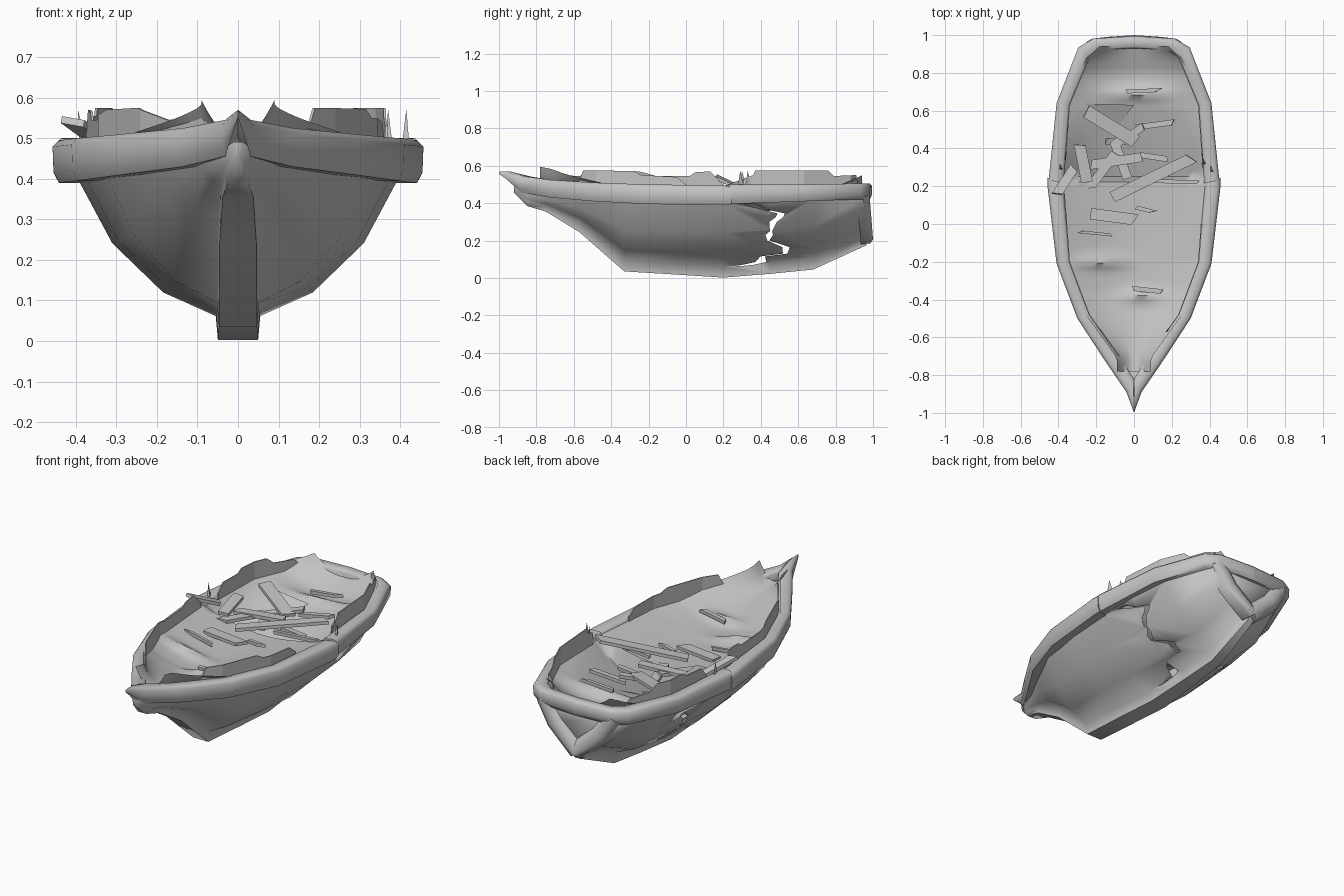
import bpy, math, random
from mathutils import Vector

if "Cube" in bpy.data.objects:
    bpy.data.objects.remove(bpy.data.objects["Cube"])

random.seed(4)
grey = bpy.data.materials.new("weathered_grey")
grey.diffuse_color = (0.55, 0.55, 0.55, 1)
grey.use_nodes = True
grey.node_tree.nodes["Principled BSDF"].inputs["Base Color"].default_value = grey.diffuse_color


def make(name, verts, faces, smooth=None):
    me = bpy.data.meshes.new(name)
    me.from_pydata([tuple(v) for v in verts], [], faces)
    me.materials.append(grey)
    ob = bpy.data.objects.new(name, me)
    bpy.context.collection.objects.link(ob)
    bpy.ops.object.select_all(action='DESELECT')
    bpy.context.view_layer.objects.active = ob
    ob.select_set(True)
    bpy.ops.object.mode_set(mode='EDIT')
    bpy.ops.mesh.select_all(action='SELECT')
    bpy.ops.mesh.normals_make_consistent(inside=False)
    bpy.ops.object.mode_set(mode='OBJECT')
    if smooth:
        bpy.ops.object.shade_smooth_by_angle(angle=math.radians(smooth))
    return ob


def loft(name, rings, closed=True, caps=True, smooth=None):
    n = len(rings[0])
    verts = [p for r in rings for p in r]
    faces = []
    for i in range(len(rings) - 1):
        for j in range(n if closed else n - 1):
            k = (j + 1) % n
            faces.append((i*n + j, i*n + k, (i+1)*n + k, (i+1)*n + j))
    if caps:
        faces += [tuple(range(n)), tuple(range((len(rings)-1)*n, len(rings)*n))]
    return make(name, verts, faces, smooth)


def lerp_table(table, y):
    for a, b in zip(table, table[1:]):
        if y <= b[0]:
            t = max(0, (y - a[0]) / (b[0] - a[0]))
            return [p + (q - p) * t for p, q in zip(a[1:], b[1:])]
    return list(table[-1][1:])


# Hull shell: y, keel z, half width at top, z at top, keel half width
stations = [(-.92, .455, .012, .49, .008), (-.85, .385, .045, .47, .03),
            (-.75, .355, .095, .45, .042), (-.57, .245, .20, .43, .05),
            (-.33, .035, .325, .41, .052), (-.05, .018, .375, .4, .055),
            (.2, .002, .395, .4, .055), (.45, .022, .39, .41, .045),
            (.68, .045, .36, .42, .035), (.965, .175, .25, .44, .02)]
rings = []
for y, zk, w, zt, k in stations:
    z1 = zk + .06 * min(1, (zt - zk) / .2)
    half = [(k * .9, zk), (k, z1)]
    half += [(k + (w - k) * fx, z1 + (zt - z1) * fz)
             for fx, fz in ((.38, .17), (.75, .53), (1, 1))]
    rings.append([(-x, y, z) for x, z in reversed(half)] + [(x, y, z) for x, z in half])
hull = loft("hull", rings, closed=False, caps=True)
sol = hull.modifiers.new("thickness", 'SOLIDIFY')
sol.thickness = .01
bpy.ops.object.modifier_apply(modifier="thickness")

# Jagged crack through both sides: y, z, half width
crack = [(.28, .064, .02), (.33, .07, .03), (.40, .085, .03), (.41, .115, .012), (.53, .13, .012),
         (.535, .165, .02), (.44, .2, .006), (.445, .23, .02), (.455, .25, .006), (.465, .30, .02),
         (.50, .325, .02), (.51, .345, .02), (.42, .365, .012), (.34, .395, .03)]
poly = [(y - h, z) for y, z, h in crack] + [(y + h, z) for y, z, h in reversed(crack)]
cutter = loft("crack_cutter", [[(s, y, z) for y, z in poly] for s in (-.7, .7)])
cutter.hide_render = True
cut = hull.modifiers.new("crack", 'BOOLEAN')
cut.operation, cut.solver, cut.object = 'DIFFERENCE', 'EXACT', cutter
bpy.context.view_layer.objects.active = hull
bpy.ops.object.modifier_apply(modifier="crack")
bpy.data.objects.remove(cutter)
bpy.ops.object.select_all(action='DESELECT')
hull.select_set(True)
bpy.ops.object.shade_smooth_by_angle(angle=math.radians(75))

# Gunwale rim: outer x y, inner x y, top z, bottom z
rim_front = [(0, -1, 0, -.93, .57, .55), (.04, -.89, 0, -.82, .545, .455),
             (.15, -.73, .07, -.71, .525, .43), (.30, -.5, .235, -.48, .51, .41),
             (.41, -.21, .34, -.2, .5, .395), (.457, .19, .375, .2, .495, .39),
             (.457, .245, .38, .225, .49, .39)]
rim_back = [(.452, .232, .372, .215, .5, .395), (.41, .64, .34, .63, .5, .41),
            (.295, .935, .235, .88, .505, .42), (.215, .982, .18, .92, .505, .42),
            (0, .995, 0, .93, .505, .42)]


def rim(name, rows, s):
    out = []
    for xo, yo, xi, yi, zt, zb in rows:
        h = zt - zb
        prof = ((.2, 0), (.03, .25), (0, .85), (.2, 1), (.85, .97), (1, .85), (1, 0))
        out.append([(s * (xo + (xi - xo) * t), yo + (yi - yo) * t, zb + h * f)
                    for t, f in prof])
    loft(name, out, smooth=60)


for s, side in ((1, "right"), (-1, "left")):
    rim("front_rim_" + side, rim_front, s)
    rim("back_rim_" + side, rim_back, s)
    # Raised V frame on the transom
    bar = []
    for x, y, z in ((.225, .955, .45), (.15, .965, .33), (.0, .975, .20)):
        bar.append([(s * (x + dx), y + dy, z + dz) for dx, dy, dz in
                    ((.035, -.04, -.02), (.025, .01, -.015), (0, .025, .005), (-.03, .02, .02),
                     (-.055, .0, .035), (-.055, -.04, .035))])
    loft("transom_frame_" + side, bar, smooth=75)

# Broken bulwark sheets standing on the inner edge of the rim
inner = [(-.71, .075), (-.48, .24), (-.2, .345), (.2, .375), (.29, .37),
         (.63, .345), (.88, .24), (.93, .17)]


def width(y):
    return lerp_table(inner, y)[0]


tops = {"right": [[(-.58, .5), (-.55, .575), (-.28, .572), (-.24, .55), (-.05, .54), (0, .5)],
                  [(.3, .48), (.31, .53), (.36, .55), (.37, .575), (.76, .575), (.79, .545), (.91, .55), (.92, .5)]],
        "left": [[(-.71, .53), (-.69, .55), (-.57, .545), (-.46, .575), (-.25, .57), (-.16, .545),
                  (.02, .545), (.05, .565), (.13, .57), (.2, .5)],
                 [(.34, .5), (.38, .55), (.5, .555), (.53, .575), (.7, .575), (.74, .54), (.85, .53), (.88, .5)]]}
for side, parts in tops.items():
    s = 1 if side == "right" else -1
    for n, part in enumerate(parts):
        ys = sorted({p[0] for p in part} | {y for y, _ in inner if part[0][0] < y < part[-1][0]})
        loft(f"bulwark_{side}_{n}",
             [[(s * (width(y) + d), y, z) for d, z in
               ((0, .43), (0, lerp_table(part, y)[0]), (-.006, lerp_table(part, y)[0]), (-.006, .43))]
              for y in ys])


# Bowl shaped deck with broken bench stubs: x, y, x spread, y spread, height
bumps = [(-.18, -.2, .13, .03, .035), (.04, -.38, .1, .03, .035), (.02, .69, .16, .03, .04),
         (0, -.05, .2, .3, -.01)]


def deck_z(x, y):
    t = x / max(width(y), .05)
    z = .415 + .065 * t * t + max(0, -y - .35) * .2 + max(0, y - .8) * .4
    if .25 < y < .62:  # the aft deck has dropped towards the break
        z -= .32 * (.62 - y) * (1 - min(1, t ** 4))
    return z + sum(h * math.exp(-((x - a) / sx) ** 2 - ((y - b) / sy) ** 2)
                   for a, b, sx, sy, h in bumps)


nx, ny = 20, 60
verts, faces = [], []
for i in range(ny + 1):
    y = -.78 + 1.72 * i / ny
    for j in range(nx + 1):
        x = (width(y) + .015) * (2 * j / nx - 1)
        verts.append((x, y, deck_z(x, y)))
for i in range(ny):
    for j in range(nx):
        a = i * (nx + 1) + j
        c = verts[a]
        if -.16 < c[0] < -.06 and .4 < c[1] < .44:
            continue  # small hole where the deck has split
        faces.append((a, a + 1, a + nx + 2, a + nx + 1))
make("deck", verts, faces, 60)


# Loose planks with splintered ends
def plank(name, a, b, w, t=.018):
    a, b = Vector(a), Vector(b)
    d = (b - a).normalized()
    side = d.cross(Vector((0, 0, 1))).normalized() * w / 2
    up = side.cross(d).normalized() * t / 2
    j = [random.uniform(0, .05) for _ in range(4)]
    ends = [[a + side + d*j[0] + up, a - side + d*j[1] + up, a - side + d*j[1] - up, a + side + d*j[0] - up],
            [b + side - d*j[2] + up, b - side - d*j[3] + up, b - side - d*j[3] - up, b + side - d*j[2] - up]]
    loft(name, ends)


planks = [(-.26, .6, .49, .02, .43, .44, .07), (-.29, .43, .48, -.24, .18, .46, .06),
          (-.42, .14, .55, -.31, .31, .47, .05), (-.12, .14, .45, .33, .36, .53, .06),
          (-.27, .06, .44, .03, .02, .44, .06), (-.25, .31, .45, .08, .36, .46, .05),
          (-.25, .17, .44, -.08, .40, .45, .05), (0, .51, .42, .22, .54, .45, .03),
          (.02, .23, .44, .36, .22, .47, .02), (-.12, .48, .43, -.02, .2, .43, .05),
          (-.13, .4, .42, .07, .53, .46, .04), (.0, .09, .43, .12, .06, .44, .02),
          (-.3, -.04, .46, -.1, -.06, .43, .015), (-.06, .7, .46, .16, .71, .48, .02),
          (-.02, -.34, .44, .17, -.36, .46, .025), (0, .37, .4, .2, .34, .4, .03)]
for n, (x1, y1, z1, x2, y2, z2, w) in enumerate(planks):
    plank(f"plank_{n}", (x1, y1, z1), (x2, y2, z2), w)

# Dropped sheet of decking beside the break
make("fallen_sheet", [(-.33, .64, .46), (0, .63, .43), (-.1, .5, .38), (-.22, .33, .32), (-.38, .33, .40)],
     [(0, 1, 2), (0, 2, 3), (0, 3, 4)])
# Upright splinters on the rim beside the break
for n, (x, y, lean) in enumerate([(.40, .27, .015), (.36, .31, .01), (-.39, .28, -.005)]):
    make(f"rim_splinter_{n}", [(x, y, .45), (x + .025, y, .45), (x, y + .05, .45), (x + lean, y + .02, .572)],
         [(0, 1, 2), (0, 1, 3), (1, 2, 3), (2, 0, 3)])
